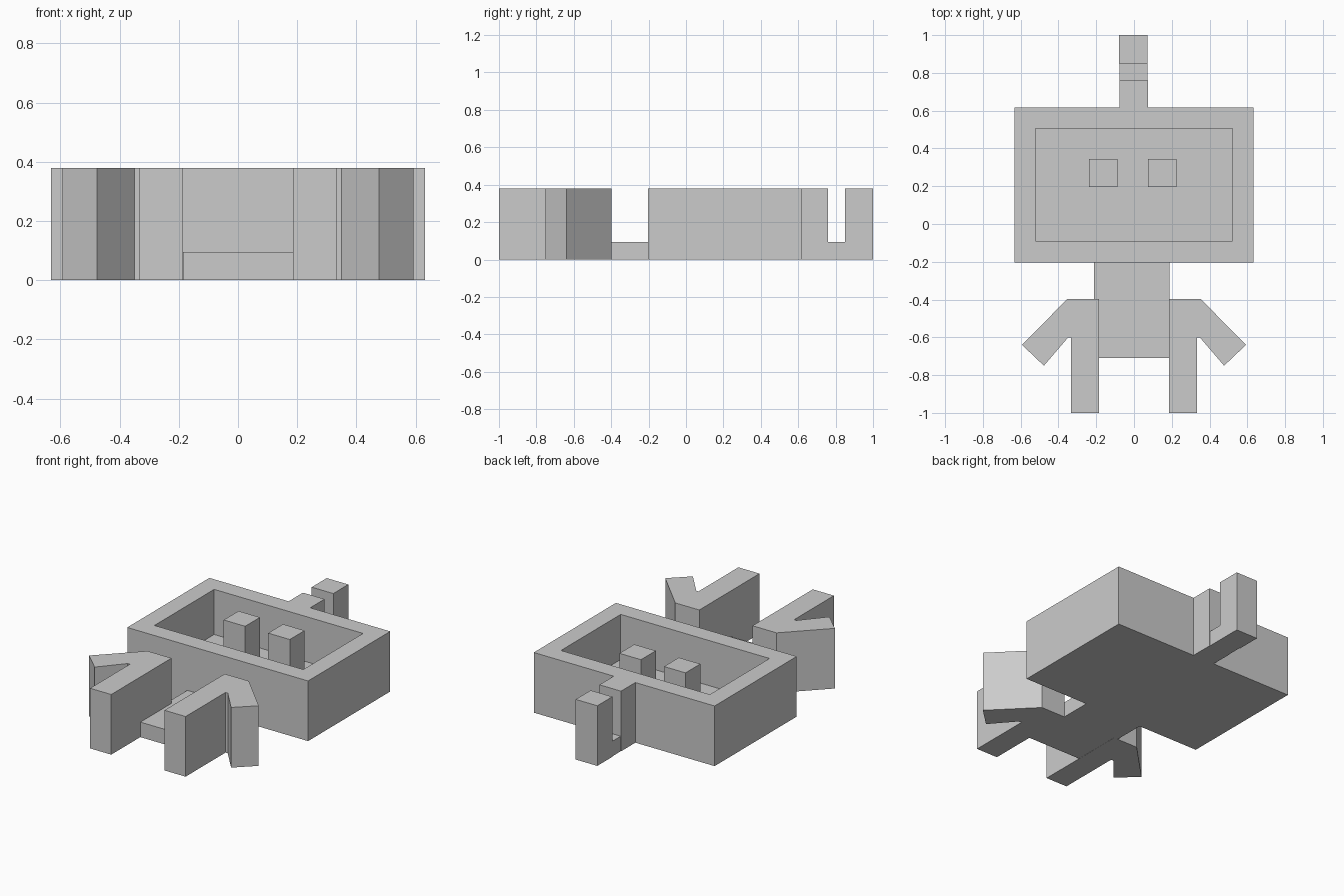
import bpy
import bmesh

cube = bpy.data.objects.get("Cube")
if cube:
    bpy.data.objects.remove(cube, do_unlink=True)

TALL = 0.38   # raised parts
LOW = 0.095   # thin base plate

grey = bpy.data.materials.new("light grey")
grey.use_nodes = True
grey.diffuse_color = (0.6, 0.6, 0.6, 1)
grey.node_tree.nodes["Principled BSDF"].inputs["Base Color"].default_value = (0.6, 0.6, 0.6, 1)


def extrude_profile(name, points, bottom, top, recess=None):
    """Extrude a flat outline; recess = (rim width, floor height) sinks the top."""
    bm = bmesh.new()
    face = bm.faces.new([bm.verts.new((x, y, bottom)) for x, y in points])
    solid = bmesh.ops.extrude_face_region(bm, geom=[face])["geom"]
    for v in solid:
        if isinstance(v, bmesh.types.BMVert):
            v.co.z = top
    bmesh.ops.recalc_face_normals(bm, faces=bm.faces)
    if recess:
        rim, floor = recess
        lid = max(bm.faces, key=lambda f: f.calc_center_median().z)
        bmesh.ops.inset_region(bm, faces=[lid], thickness=rim)
        # Sink the inner face, leaving upright walls around it
        walls = bmesh.ops.extrude_face_region(bm, geom=[lid])["geom"]
        if lid.is_valid:
            bmesh.ops.delete(bm, geom=[lid], context="FACES_ONLY")
        for v in walls:
            if isinstance(v, bmesh.types.BMVert):
                v.co.z = floor
        bmesh.ops.recalc_face_normals(bm, faces=bm.faces)
    mesh = bpy.data.meshes.new(name)
    bm.to_mesh(mesh)
    bm.free()
    mesh.materials.append(grey)
    obj = bpy.data.objects.new(name, mesh)
    bpy.context.collection.objects.link(obj)
    return obj


def block(name, x0, x1, y0, y1, bottom, top, recess=None):
    outline = [(x0, y0), (x1, y0), (x1, y1), (x0, y1)]
    return extrude_profile(name, outline, bottom, top, recess)


# Head: a tray with a raised rim, and two eye posts on its floor
block("head", -0.632, 0.632, -0.203, 0.617, 0, TALL, recess=(0.158, LOW))
block("right_eye", -0.238, -0.088, 0.197, 0.345, LOW, TALL)
block("left_eye", 0.073, 0.224, 0.197, 0.345, LOW, TALL)

# Antenna: tall stem, thin link, tall tip
block("antenna_stem", -0.078, 0.073, 0.617, 0.76, 0, TALL)
block("antenna_link", -0.076, 0.071, 0.76, 0.85, 0, LOW)
block("antenna_tip", -0.08, 0.071, 0.85, 1.0, 0, TALL)

# Thin torso, with the neck reaching slightly past it on the right
block("torso", -0.185, 0.187, -0.71, -0.4, 0, LOW)
block("neck", -0.212, 0.187, -0.4, -0.203, 0, LOW)

# Each arm and leg form one outline
limb = [(0.186, -1.0), (0.334, -1.0), (0.334, -0.602), (0.35, -0.602),
        (0.477, -0.75), (0.593, -0.64), (0.354, -0.398), (0.186, -0.398)]
for side, sign in (("left", 1), ("right", -1)):
    extrude_profile(side + "_arm_and_leg", [(sign * x, y) for x, y in limb], 0, TALL)
